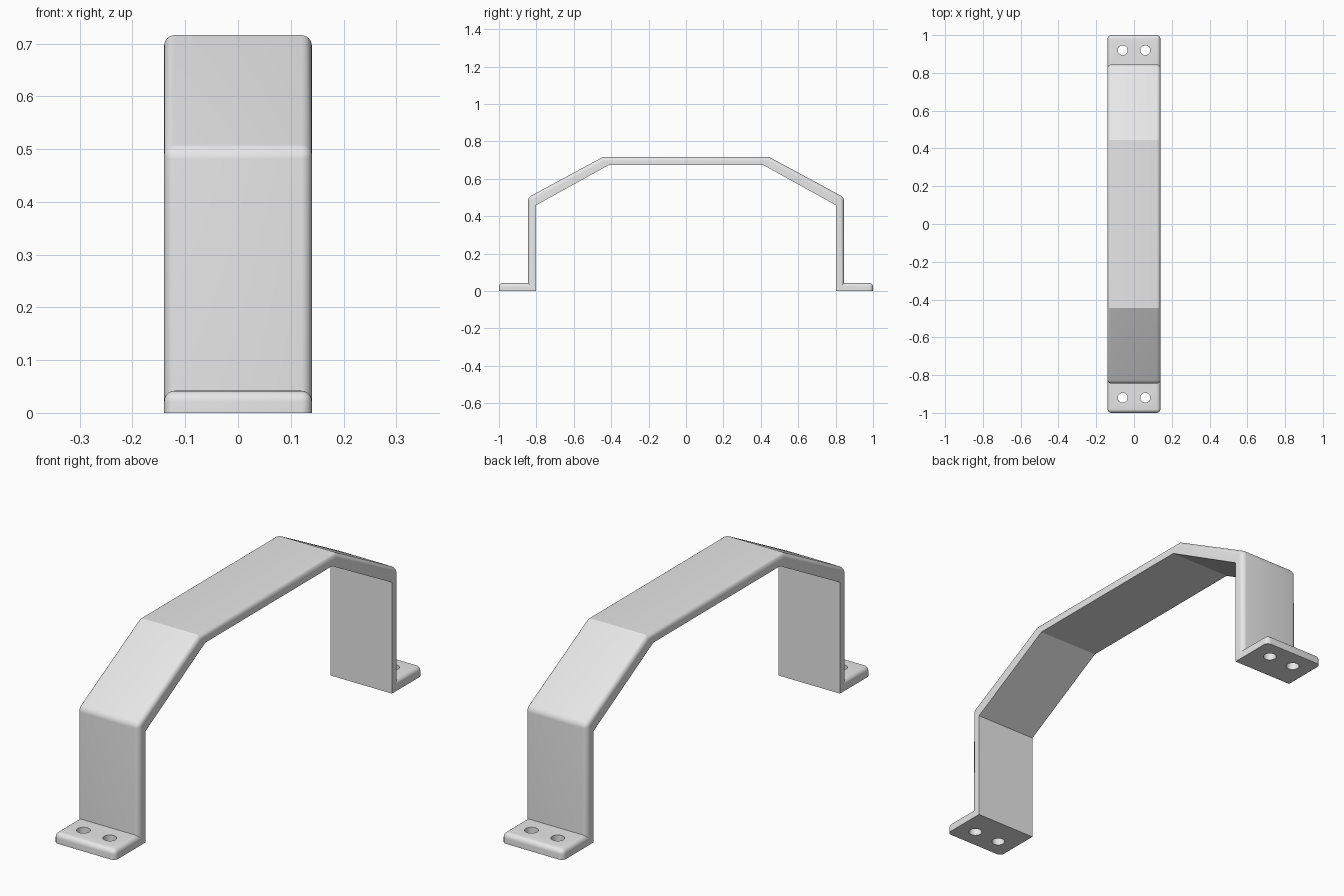
import bpy
import bmesh
from math import radians
from mathutils import Matrix, Vector

cube = bpy.data.objects.get("Cube")
if cube:
    bpy.data.objects.remove(cube, do_unlink=True)

HALF_WIDTH = 0.14
ROUND = 0.02

# One half of the strip, as (y, z) from the foot tip to the middle
outer = [(1, 0.0), (1, 0.042), (0.845, 0.042), (0.845, 0.5), (0.445, 0.716)]
inner = [(0.802, 0.0), (0.802, 0.458), (0.412, 0.674)]


def mirrored(points):
    return points + [(-y, z) for y, z in reversed(points)]


def new_object(name, bm):
    mesh = bpy.data.meshes.new(name)
    bm.to_mesh(mesh)
    bm.free()
    obj = bpy.data.objects.new(name, mesh)
    bpy.context.collection.objects.link(obj)
    return obj


# Flat grey metal
metal = bpy.data.materials.new("grey metal")
metal.use_nodes = True
metal.diffuse_color = (0.8, 0.8, 0.8, 1)
metal.node_tree.nodes["Principled BSDF"].inputs["Base Color"].default_value = (0.8, 0.8, 0.8, 1)

# Bent strip: profile extruded across the width
upper = mirrored(outer)
profile = upper + list(reversed(mirrored(inner)))
bm = bmesh.new()
face = bm.faces.new([bm.verts.new((-HALF_WIDTH, y, z)) for y, z in profile])
result = bmesh.ops.extrude_face_region(bm, geom=[face])
moved = [g for g in result["geom"] if isinstance(g, bmesh.types.BMVert)]
bmesh.ops.translate(bm, verts=moved, vec=Vector((2 * HALF_WIDTH, 0, 0)))
bmesh.ops.recalc_face_normals(bm, faces=bm.faces)

# Round the outer rims, foot tips and lower knees; the inside stays sharp
on_upper = {(round(y, 3), round(z, 3)) for y, z in upper}
cross_bends = {outer[1], outer[3]}


def is_rounded(edge):
    a, b = (v.co for v in edge.verts)
    keys = [(round(p.y, 3), round(p.z, 3)) for p in (a, b)]
    if abs(a.x - b.x) > 0.1:
        return (abs(keys[0][0]), keys[0][1]) in cross_bends
    return all(k in on_upper for k in keys)


bmesh.ops.bevel(bm, geom=[e for e in bm.edges if is_rounded(e)], offset=ROUND,
                offset_type='OFFSET', segments=6, profile=0.5,
                affect='EDGES', clamp_overlap=True)
handle = new_object("bracket_handle", bm)
handle.data.materials.append(metal)

# Two screw holes through each foot
bm = bmesh.new()
for x in (-0.06, 0.06):
    for y in (-0.92, 0.92):
        bmesh.ops.create_cone(bm, cap_ends=True, segments=32, radius1=0.026,
                              radius2=0.026, depth=0.2,
                              matrix=Matrix.Translation((x, y, 0.02)))
cutter = new_object("screw_hole_cutter", bm)
cutter.hide_render = True
cutter.data.materials.append(metal)

cut = handle.modifiers.new("screw holes", 'BOOLEAN')
cut.operation = 'DIFFERENCE'
cut.solver = 'EXACT'
cut.object = cutter
bpy.ops.object.select_all(action='DESELECT')
handle.select_set(True)
bpy.context.view_layer.objects.active = handle
bpy.ops.object.modifier_apply(modifier=cut.name)
bpy.data.objects.remove(cutter, do_unlink=True)
bpy.ops.object.shade_smooth_by_angle(angle=radians(20))
